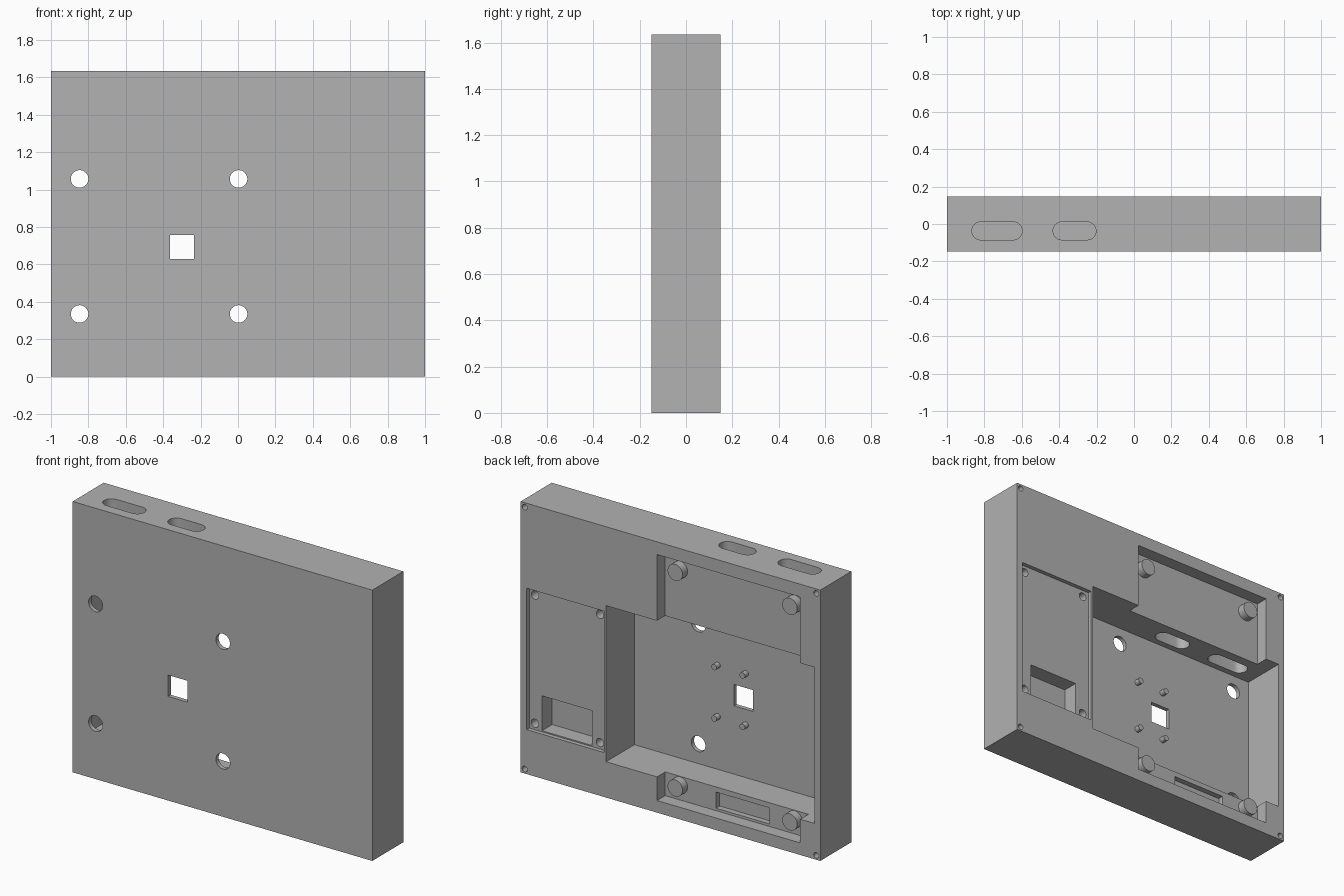
import bpy, bmesh, math

if "Cube" in bpy.data.objects:
    bpy.data.objects.remove(bpy.data.objects["Cube"])

W, H, T = 2.0, 1.634, 0.296          # overall width, height, thickness
BACK, FRONT = T / 2, -T / 2

grey = bpy.data.materials.new("plain_grey")
grey.diffuse_color = (0.445, 0.445, 0.445, 1)
grey.use_nodes = True
grey.node_tree.nodes["Principled BSDF"].inputs["Base Color"].default_value = grey.diffuse_color


def prism(name, profile, start, end, axis):
    """Extrude a 2D profile: (x, z) along y, or (x, y) along z."""
    def place(p, d):
        return (p[0], d, p[1]) if axis == 'Y' else (p[0], p[1], d)
    bm = bmesh.new()
    a = [bm.verts.new(place(p, start)) for p in profile]
    b = [bm.verts.new(place(p, end)) for p in profile]
    n = len(profile)
    bm.faces.new(a)
    bm.faces.new(b[::-1])
    for i in range(n):
        j = (i + 1) % n
        bm.faces.new((a[i], b[i], b[j], a[j]))
    bmesh.ops.recalc_face_normals(bm, faces=bm.faces)
    me = bpy.data.meshes.new(name)
    bm.to_mesh(me)
    bm.free()
    me.materials.append(grey)
    ob = bpy.data.objects.new(name, me)
    bpy.context.collection.objects.link(ob)
    return ob


def rect(x0, x1, z0, z1):
    return [(x0, z0), (x1, z0), (x1, z1), (x0, z1)]


def circle(x, z, r, n=32):
    return [(x + r * math.cos(2 * math.pi * i / n),
             z + r * math.sin(2 * math.pi * i / n)) for i in range(n)]


def stadium(x0, x1, y, r, n=12):
    right = [(x1 - r + r * math.cos(t), y + r * math.sin(t))
             for t in (-math.pi / 2 + math.pi * i / n for i in range(n + 1))]
    left = [(x0 + r - r * math.cos(t), y - r * math.sin(t))
            for t in (-math.pi / 2 + math.pi * i / n for i in range(n + 1))]
    return right + left


def smooth(ob):
    bpy.ops.object.select_all(action='DESELECT')
    bpy.context.view_layer.objects.active = ob
    ob.select_set(True)
    bpy.ops.object.shade_smooth_by_angle(angle=math.radians(30))


body = prism("case_body", rect(-W / 2, W / 2, 0, H), FRONT, BACK, 'Y')
cutters = []


def pocket(profile, depth, top=0.0):
    """Cut from the back face, starting 'top' below it, down to 'depth'."""
    start = BACK - top if top else BACK + 0.05
    cutters.append(prism("cutter", profile, start, BACK - depth, 'Y'))


# back cavities: shallow bay, deep bay, side panel recess and its deeper pocket
pocket(rect(-0.866, 0.09, 0.073, 1.557), 0.078)
pocket(rect(-0.96, 0.43, 0.216, 1.158), 0.27)
pocket(rect(0.445, 0.96, 0.268, 1.121), 0.025)
pocket(rect(0.54, 0.875, 0.275, 0.485), 0.122)
# shallow slot in the lower ledge
pocket(rect(-0.605, -0.25, 0.088, 0.185), 0.112)

# screw holes in the panel recess and in the outer corners
for x in (0.488, 0.922):
    for z in (0.307, 1.08):
        pocket(circle(x, z, 0.025, 24), 0.1)
for x in (-0.973, 0.973):
    for z in (0.027, H - 0.027):
        pocket(circle(x, z, 0.017, 24), 0.1)

# round holes and square window through the front wall
for x in (-0.847, 0.003):
    for z in (0.335, 1.057):
        cutters.append(prism("cutter", circle(x, z, 0.047), FRONT - 0.05, -0.08, 'Y'))
cutters.append(prism("cutter", rect(-0.363, -0.235, 0.628, 0.757), FRONT - 0.05, -0.08, 'Y'))

# rounded slots from the top down into the deep bay
for x0, x1 in ((-0.867, -0.598), (-0.433, -0.203)):
    cutters.append(prism("cutter", stadium(x0, x1, -0.037, 0.048), 1.1, H + 0.05, 'Z'))

# apply all cuts to the body
for c in cutters:
    m = body.modifiers.new("cut", 'BOOLEAN')
    m.operation = 'DIFFERENCE'
    m.solver = 'EXACT'
    m.object = c
deps = bpy.context.evaluated_depsgraph_get()
cut_mesh = bpy.data.meshes.new_from_object(body.evaluated_get(deps))
body.modifiers.clear()
body.data = cut_mesh
for c in cutters:
    bpy.data.objects.remove(c, do_unlink=True)
smooth(body)

# mounting bosses on the shallow bay floor
for x in (-0.775, -0.01):
    for z in (0.163, 1.464):
        smooth(prism("mounting_boss", circle(x, z, 0.05), BACK - 0.085, BACK - 0.03, 'Y'))

# small pins around the window
for x in (-0.314, -0.126):
    for z in (0.535, 0.845):
        smooth(prism("window_pin", circle(x, z, 0.018, 20), BACK - 0.28, BACK - 0.235, 'Y'))
